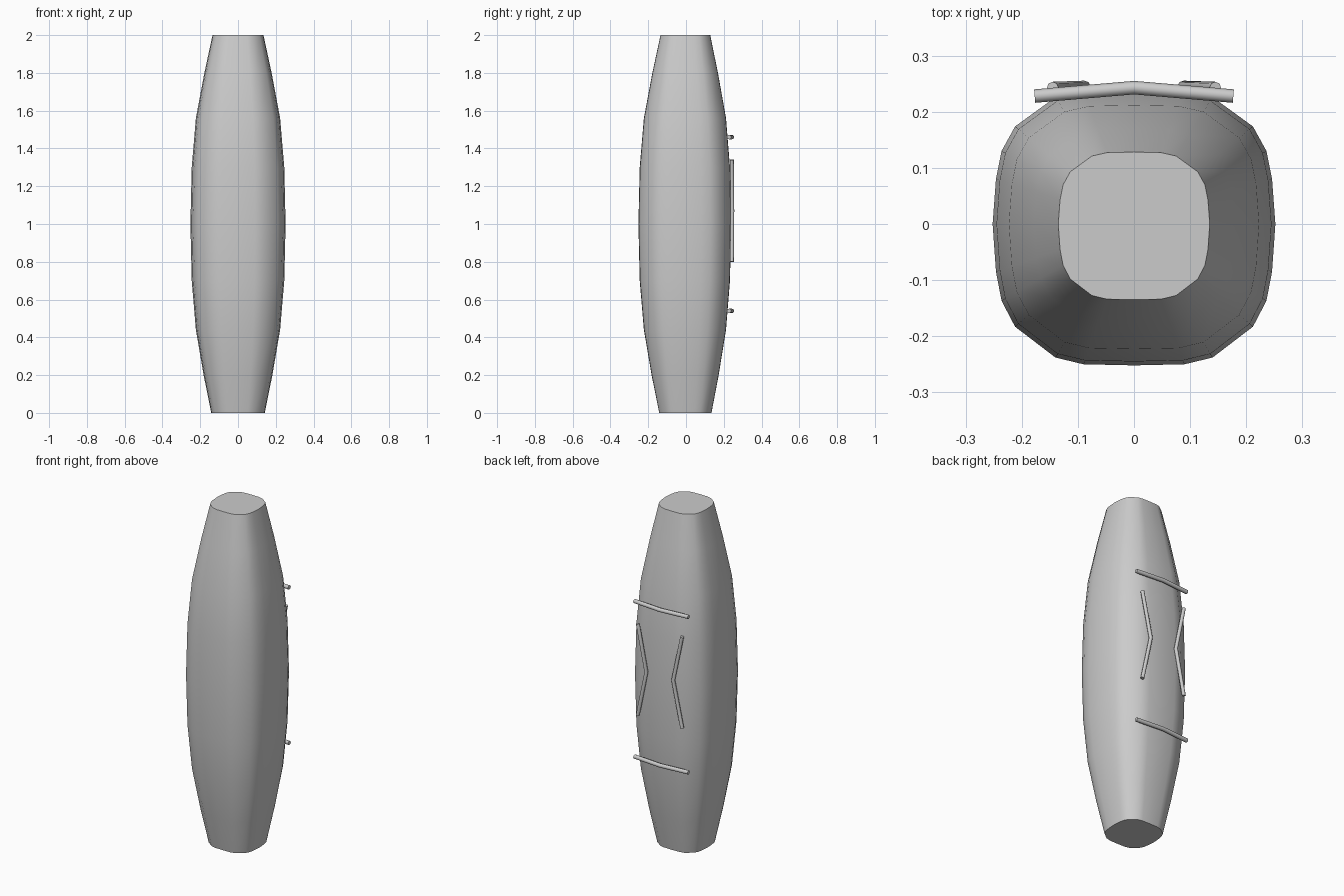
import bpy, bmesh

if "Cube" in bpy.data.objects:
    bpy.data.objects.remove(bpy.data.objects["Cube"])

# Tapered body: rounded-square section lofted along z
quad = [(0.252, 0), (0.246, 0.085), (0.236, 0.137), (0.212, 0.183),
        (0.14, 0.238), (0.09, 0.25), (0, 0.252)]
right = [(x, -y) for x, y in quad[::-1]] + quad[1:]
section = right + [(-x, y) for x, y in right[-2:0:-1]]
profile = [(0, 0.142), (0.2, 0.182), (0.44, 0.223), (0.7, 0.245), (1.0, 0.252),
           (1.3, 0.245), (1.56, 0.223), (1.8, 0.178), (2.0, 0.135)]

bm = bmesh.new()
rings = []
for z, r in profile:
    s = r / 0.252
    rings.append([bm.verts.new((x * s, y * s * (0.95 if y > 0 else 1), z))
                  for x, y in section])
n = len(section)
for a, b in zip(rings, rings[1:]):
    for i in range(n):
        j = (i + 1) % n
        bm.faces.new((a[i], a[j], b[j], b[i]))
bm.faces.new(rings[0][::-1])
bm.faces.new(rings[-1])
mesh = bpy.data.meshes.new("body")
bm.to_mesh(mesh)
bm.free()
body = bpy.data.objects.new("body", mesh)
bpy.context.collection.objects.link(body)
bpy.context.view_layer.objects.active = body
body.select_set(True)
bpy.ops.object.shade_smooth_by_angle(angle=0.8)


def rod(name, points, radius):
    """Bent round rod through the given points."""
    curve = bpy.data.curves.new(name, 'CURVE')
    curve.dimensions = '3D'
    curve.bevel_depth = radius
    curve.bevel_resolution = 2
    curve.use_fill_caps = True
    spline = curve.splines.new('POLY')
    spline.points.add(len(points) - 1)
    for p, co in zip(spline.points, points):
        p.co = (*co, 1)
    ob = bpy.data.objects.new(name, curve)
    bpy.context.collection.objects.link(ob)


# Cross bars on the back
for name, z in (("lower_bar", 0.54), ("upper_bar", 1.46)):
    rod(name, [(-0.177, 0.228, z), (0, 0.243, z), (0.177, 0.228, z)], 0.012)

# Bent strips on the back, mirrored left and right
for name, s in (("left_strip", -1), ("right_strip", 1)):
    rod(name, [(s * 0.145, 0.243, 0.8), (s * 0.088, 0.245, 1.07),
               (s * 0.145, 0.243, 1.34)], 0.0105)
